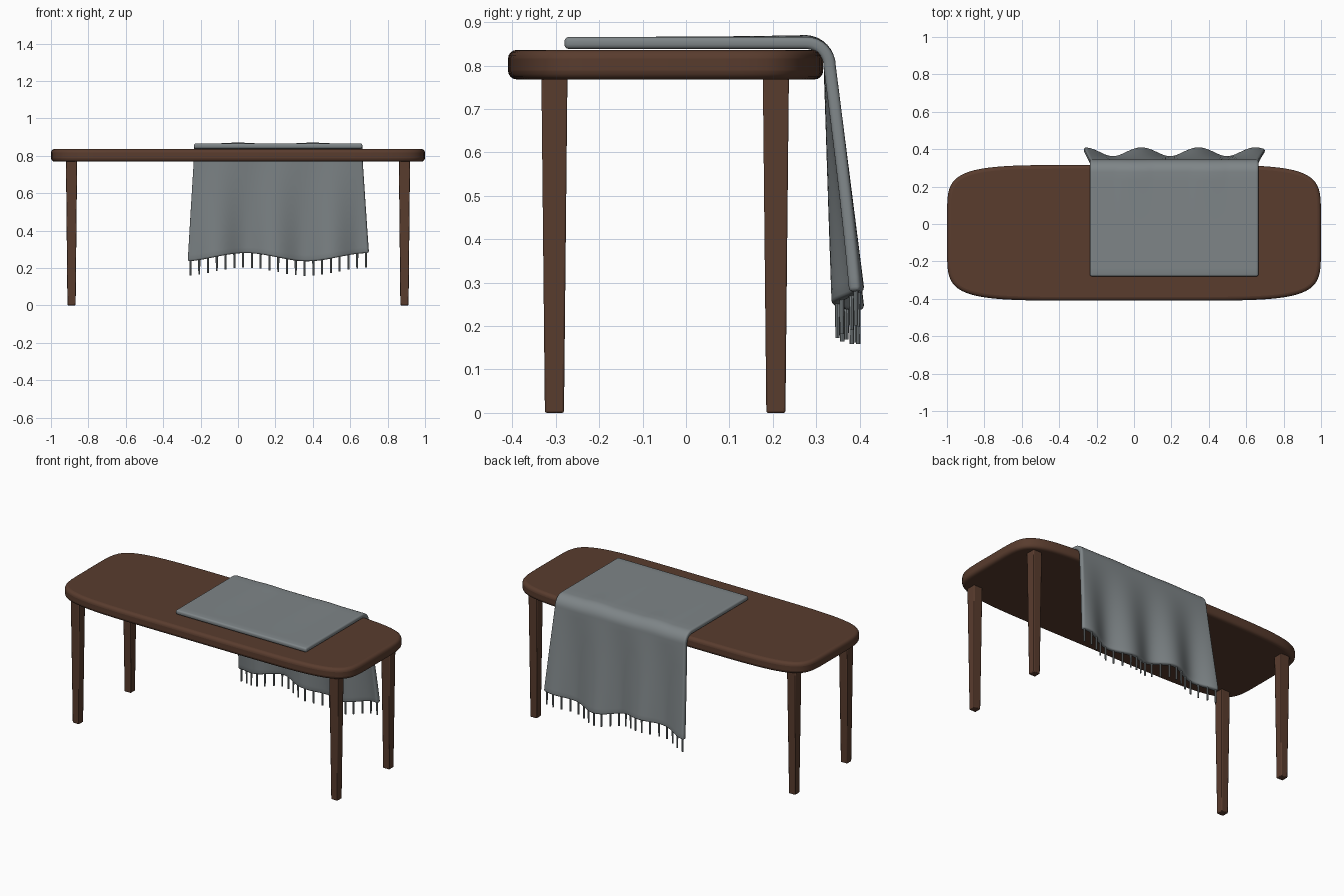
import bpy, bmesh, math
from mathutils import Matrix

if "Cube" in bpy.data.objects:
    bpy.data.objects.remove(bpy.data.objects["Cube"], do_unlink=True)


def make_material(name, rgb):
    mat = bpy.data.materials.new(name)
    mat.use_nodes = True
    colour = (*rgb, 1.0)
    mat.diffuse_color = colour
    mat.node_tree.nodes["Principled BSDF"].inputs["Base Color"].default_value = colour
    return mat


wood = make_material("dark brown wood", (0.1, 0.045, 0.027))
wool = make_material("grey wool", (0.21, 0.235, 0.245))


def finish(bm, name, mat, bevel=0.0, segments=3, thickness=0.0):
    bmesh.ops.recalc_face_normals(bm, faces=bm.faces)
    mesh = bpy.data.meshes.new(name)
    bm.to_mesh(mesh)
    bm.free()
    mesh.materials.append(mat)
    obj = bpy.data.objects.new(name, mesh)
    bpy.context.collection.objects.link(obj)
    if thickness:
        mod = obj.modifiers.new("Thickness", "SOLIDIFY")
        mod.thickness = thickness
        mod.offset = 0
    if bevel:
        mod = obj.modifiers.new("Bevel", "BEVEL")
        mod.width = bevel
        mod.segments = segments
        mod.limit_method = "ANGLE"
        mod.angle_limit = math.radians(50)
    bpy.ops.object.select_all(action="DESELECT")
    obj.select_set(True)
    bpy.context.view_layer.objects.active = obj
    bpy.ops.object.shade_smooth_by_angle(angle=math.radians(40))
    return obj


# Table top: superellipse slab with rounded rim
def soft_power(v, p):
    return math.copysign(abs(v) ** p, v)


top_y = -0.047
bm = bmesh.new()
outline = []
for i in range(80):
    a = 2 * math.pi * (i + 0.5) / 80
    outline.append(bm.verts.new((soft_power(math.cos(a), 1 / 3),
                                 top_y + 0.363 * soft_power(math.sin(a), 1 / 3), 0.768)))
slab = bm.faces.new(outline)
raised = bmesh.ops.extrude_face_region(bm, geom=[slab])["geom"]
bmesh.ops.translate(bm, vec=(0, 0, 0.068),
                    verts=[g for g in raised if isinstance(g, bmesh.types.BMVert)])
finish(bm, "table_top", wood, bevel=0.02, segments=4)

# Four square tapered legs
for depth, y in (("front", -0.303), ("back", 0.207)):
    for side, x in (("left", 0.89), ("right", -0.89)):
        bm = bmesh.new()
        bmesh.ops.create_cube(bm, size=1)
        for v in bm.verts:
            width = 0.06 if v.co.z > 0 else 0.044
            v.co = (x + v.co.x * width, y + v.co.y * width, (v.co.z + 0.5) * 0.772)
        finish(bm, f"{depth}_{side}_leg", wood, bevel=0.004, segments=2)

# Blanket: flat on the table, bending over the back edge, then hanging in waves
middle, half_width = 0.215, 0.45
bend_y, bend_z, radius = 0.277, 0.798, 0.054


def hem_height(x):
    return 0.258 - 0.022 * math.cos(2 * math.pi * (x + 0.29) / 0.66)


def hang_point(u, s):
    x = middle + u * half_width * (1 + 0.075 * s)
    wave = math.cos(2 * math.pi * (x - 0.04) / 0.305)
    y = bend_y + radius + s * (0.042 + 0.024 * wave)
    return x, y, bend_z + (hem_height(x) - bend_z) * s


def blanket_row(kind, t):
    row = []
    for i in range(61):
        u = i / 30 - 1
        x = middle + u * half_width
        if kind == "flat":
            y = -0.28 + (bend_y + 0.28) * t
            ripple = 0.004 * t ** 3 * max(0, math.cos(2 * math.pi * x / 0.4))
            row.append((x, y, bend_z + radius + ripple))
        elif kind == "bend":
            a = t * math.pi / 2
            ripple = 0.004 * (1 - t) * max(0, math.cos(2 * math.pi * x / 0.4))
            row.append((x, bend_y + radius * math.sin(a),
                        bend_z + radius * math.cos(a) + ripple))
        else:
            row.append(hang_point(u, t))
    return row


rows = [blanket_row("flat", i / 12) for i in range(12)]
rows += [blanket_row("bend", i / 8) for i in range(8)]
rows += [blanket_row("hang", i / 16) for i in range(17)]
bm = bmesh.new()
grid = [[bm.verts.new(p) for p in row] for row in rows]
for a, b in zip(grid, grid[1:]):
    for i in range(60):
        bm.faces.new((a[i], a[i + 1], b[i + 1], b[i]))
finish(bm, "blanket", wool, bevel=0.01, segments=3, thickness=0.028)

# Fringe of short tassels along the hem
bm = bmesh.new()
for i in range(21):
    u = -0.97 + 1.94 * i / 20
    x, y, z = hang_point(u, 1)
    bmesh.ops.create_cone(bm, segments=8, cap_ends=True, radius1=0.005, radius2=0.006,
                          depth=0.09, matrix=Matrix.Translation((x, y, z - 0.033)))
finish(bm, "blanket_fringe", wool)
